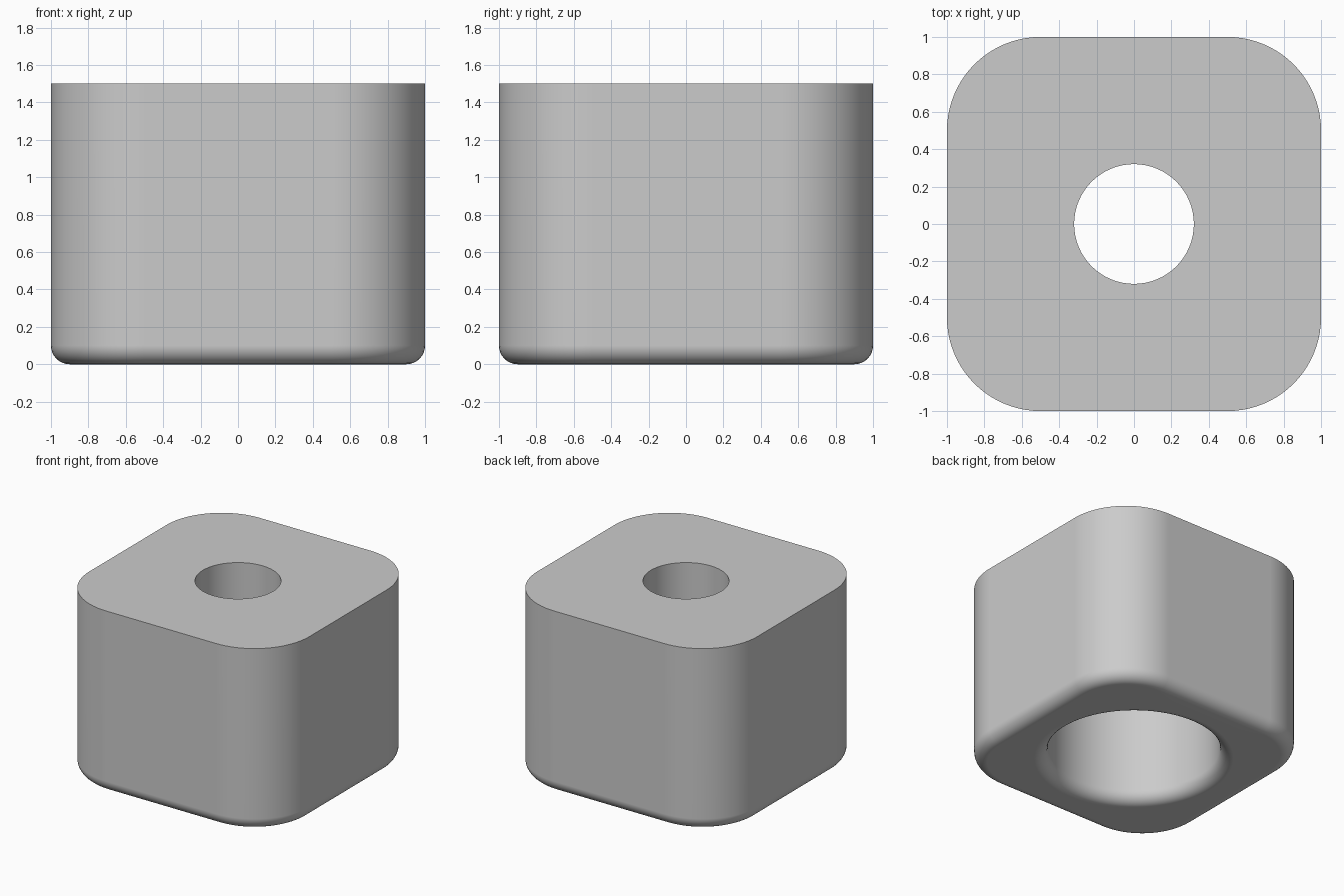
import bpy
import bmesh
from math import sin, cos, pi, radians

if "Cube" in bpy.data.objects:
    bpy.data.objects.remove(bpy.data.objects["Cube"], do_unlink=True)

HEIGHT = 1.5
CORE = 0.5            # centre of each rounded corner
CORNER = 0.5          # corner radius
FILLET = 0.1
BORE, RECESS = 0.32, 0.65
RECESS_DEPTH = 1.0
STEPS = 20            # segments per rounded corner
FILLET_STEPS = 8


def rounded_square(bm, inset, z):
    ring = []
    for q in range(4):
        mid = q * pi / 2 + pi / 4
        cx = CORE if cos(mid) > 0 else -CORE
        cy = CORE if sin(mid) > 0 else -CORE
        for i in range(STEPS + 1):
            a = q * pi / 2 + i / STEPS * pi / 2
            r = CORNER - inset
            ring.append(bm.verts.new((cx + r * cos(a), cy + r * sin(a), z)))
    return ring


def circle(bm, radius, z):
    count = 4 * (STEPS + 1)
    angles = [(k + 0.5) / count * 2 * pi for k in range(count)]
    return [bm.verts.new((radius * cos(a), radius * sin(a), z)) for a in angles]


bm = bmesh.new()
arc = [i / FILLET_STEPS * pi / 2 for i in range(FILLET_STEPS + 1)]

# Outer wall, then its rounded bottom edge
rings = [rounded_square(bm, 0, HEIGHT)]
for a in arc:
    rings.append(rounded_square(bm, FILLET * (1 - cos(a)), FILLET * (1 - sin(a))))

# Rounded mouth of the underside recess
for a in reversed(arc):
    rings.append(circle(bm, RECESS + FILLET * (1 - cos(a)), FILLET * (1 - sin(a))))

# Recess ceiling and the narrower through hole
rings.append(circle(bm, RECESS, RECESS_DEPTH))
rings.append(circle(bm, BORE, RECESS_DEPTH))
rings.append(circle(bm, BORE, HEIGHT))

# Skin the closed chain of rings
for lower, upper in zip(rings, rings[1:] + rings[:1]):
    n = len(lower)
    for k in range(n):
        j = (k + 1) % n
        bm.faces.new((lower[k], lower[j], upper[j], upper[k]))
bmesh.ops.recalc_face_normals(bm, faces=bm.faces)

mesh = bpy.data.meshes.new("foot_block")
bm.to_mesh(mesh)
bm.free()
foot = bpy.data.objects.new("foot_block", mesh)
bpy.context.collection.objects.link(foot)

# Plain grey material
grey = bpy.data.materials.new("light_grey")
grey.use_nodes = True
colour = (0.6, 0.6, 0.6, 1)
grey.diffuse_color = colour
grey.node_tree.nodes["Principled BSDF"].inputs["Base Color"].default_value = colour
mesh.materials.append(grey)

# Smooth curves, crisp rims, flat faces kept flat
bpy.ops.object.select_all(action="DESELECT")
foot.select_set(True)
bpy.context.view_layer.objects.active = foot
bpy.ops.object.shade_smooth_by_angle(angle=radians(30))
weighted = foot.modifiers.new("weighted_normals", "WEIGHTED_NORMAL")
weighted.keep_sharp = True
